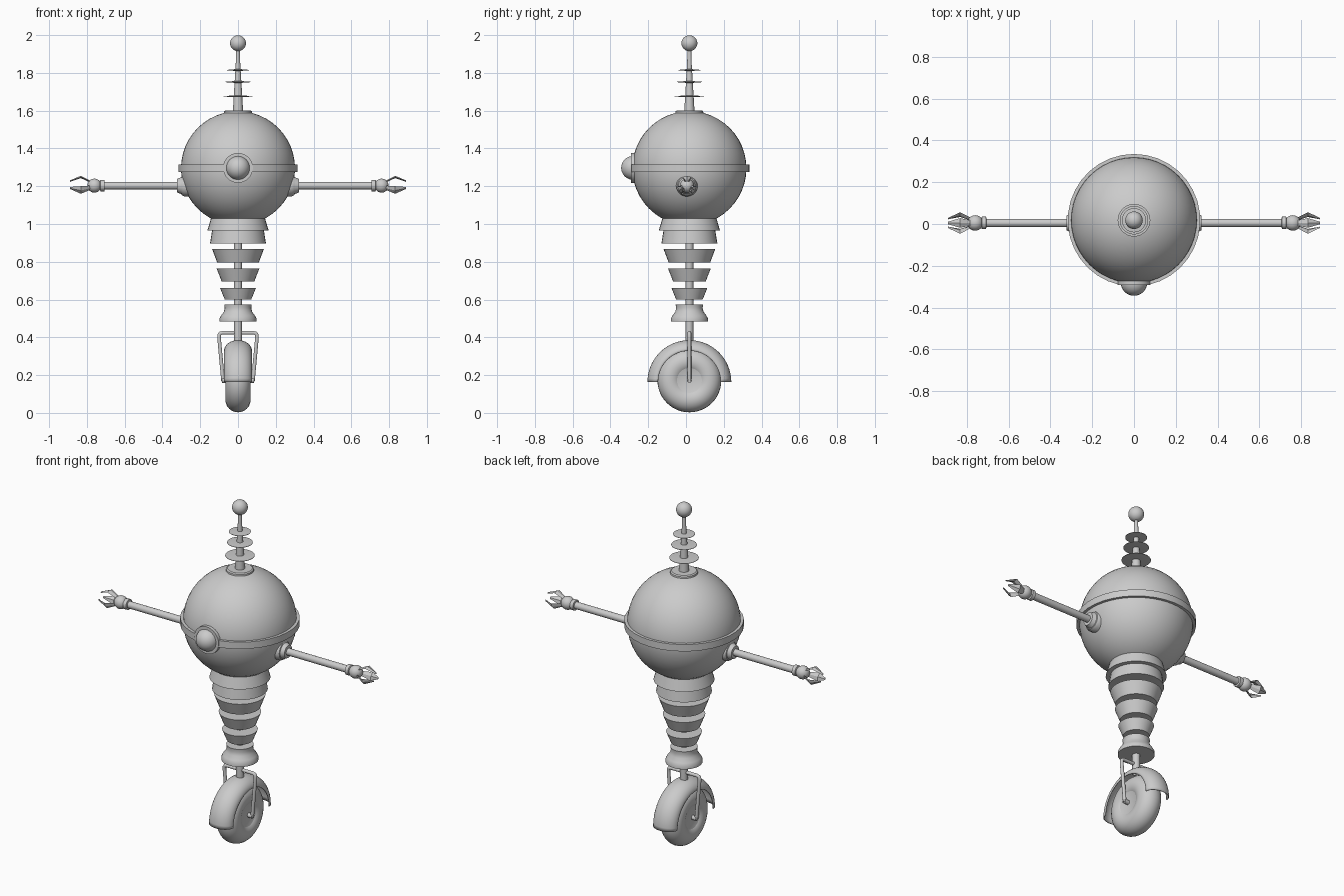
import bpy, bmesh
from math import pi, sin, cos, radians, tau
from mathutils import Matrix, Vector

cube = bpy.data.objects.get("Cube")
if cube:
    bpy.data.objects.remove(cube, do_unlink=True)

grey = bpy.data.materials.new("light grey")
grey.use_nodes = True
GREY = (0.6, 0.6, 0.6, 1)
grey.diffuse_color = GREY
grey.node_tree.nodes["Principled BSDF"].inputs["Base Color"].default_value = GREY

AXIS_Y = 0.018                      # body axis sits a little behind the origin
UP = Matrix.Translation((0, AXIS_Y, 0))


def finish(name, bm, matrix, angle=35):
    bmesh.ops.remove_doubles(bm, verts=bm.verts, dist=1e-5)
    bmesh.ops.recalc_face_normals(bm, faces=bm.faces)
    bm.transform(matrix)
    mesh = bpy.data.meshes.new(name)
    bm.to_mesh(mesh)
    bm.free()
    mesh.materials.append(grey)
    mesh.shade_smooth()
    mesh.set_sharp_from_angle(angle=radians(angle))
    ob = bpy.data.objects.new(name, mesh)
    bpy.context.collection.objects.link(ob)
    return ob


def lathe(name, profile, matrix=UP, steps=32, start=0, sweep=tau):
    """Turn (radius, height) points about local z."""
    bm = bmesh.new()
    rings = []
    for i in range(steps + 1):
        a = start + sweep * i / steps
        rings.append([bm.verts.new((r * cos(a), r * sin(a), h)) for r, h in profile])
    for a, b in zip(rings, rings[1:]):
        for j in range(len(profile) - 1):
            bm.faces.new((a[j], b[j], b[j + 1], a[j + 1]))
    bmesh.ops.dissolve_degenerate(bm, dist=1e-6, edges=bm.edges)
    return finish(name, bm, matrix)


def ball(name, radius, matrix):
    bm = bmesh.new()
    bmesh.ops.create_uvsphere(bm, u_segments=48, v_segments=24, radius=radius)
    return finish(name, bm, matrix)


def at(x, y, z):
    return Matrix.Translation((x, y, z))


# Round body, belt with a gap for the eye, and eye
ball("body", 0.302, at(0, AXIS_Y, 1.295))
lathe("belt", [(0.295, 1.275), (0.317, 1.275), (0.317, 1.315), (0.295, 1.315), (0.295, 1.275)],
      start=-pi / 2 + 0.22, sweep=tau - 0.44)
forward = at(0, 0, 1.297) @ Matrix.Rotation(pi / 2, 4, "X")
lathe("eye_ring", [(0.079, 0.24), (0.079, 0.292), (0.055, 0.292)], forward)
ball("eye", 0.063, at(0, -0.28, 1.297))

# Antenna
lathe("antenna_base", [(0.075, 1.57), (0.073, 1.597), (0.066, 1.602), (0, 1.602)])
lathe("antenna_rod", [(0.027, 1.6), (0.021, 1.7), (0.012, 1.85), (0.009, 1.95)], steps=20)
for i, (z, r) in enumerate([(1.676, 0.078), (1.752, 0.068), (1.815, 0.058)]):
    lathe(f"antenna_disc_{i + 1}", [(0, z + 0.006), (r, z + 0.001), (r, z - 0.001), (0, z - 0.006)])
ball("antenna_ball", 0.042, at(0, AXIS_Y, 1.957))

# Tapering waist segments around a central rod
segments = [(1.03, 0.143, 0.966, 0.162), (0.966, 0.137, 0.898, 0.148),
            (0.868, 0.137, 0.796, 0.11), (0.764, 0.113, 0.695, 0.086),
            (0.662, 0.095, 0.6, 0.07)]
for i, (top, r_top, low, r_low) in enumerate(segments):
    lathe(f"waist_segment_{i + 1}", [(0, top), (r_top, top), (r_low, low), (0, low)])
lathe("waist_bell", [(0, 0.574), (0.073, 0.574), (0.07, 0.555), (0.075, 0.535), (0.09, 0.515),
                     (0.098, 0.5), (0.098, 0.483), (0, 0.483)])
lathe("waist_rod", [(0.021, 1.0), (0.021, 0.37)], steps=20)

# Wheel and hub
sideways = Matrix.Rotation(pi / 2, 4, "Y")
wheel = at(0, AXIS_Y, 0.172) @ sideways
lathe("tire", [(0.102 + 0.067 * cos(tau * i / 24), 0.067 * sin(tau * i / 24)) for i in range(25)],
      wheel, steps=48)
lathe("hub", [(0, 0.056), (0.066, 0.056), (0.074, 0.06), (0.074, -0.06), (0.066, -0.056), (0, -0.056)], wheel)
lathe("axle", [(0, 0.084), (0.013, 0.084), (0.013, -0.084), (0, -0.084)], wheel, steps=16)

# Half-round fender shell
arch = [(0.166 + 0.056 * sin(pi * i / 16), 0.074 * cos(pi * i / 16)) for i in range(17)]
fender = lathe("fender", arch, at(0, AXIS_Y, 0.163) @ sideways, start=pi / 2, sweep=pi)
shell = fender.modifiers.new("thickness", "SOLIDIFY")
shell.thickness = 0.005

# Bent tube fork
curve = bpy.data.curves.new("fork", "CURVE")
curve.dimensions = "3D"
curve.bevel_depth = 0.01
curve.bevel_resolution = 3
curve.use_fill_caps = True
half = [(0.079, 0.167), (0.1, 0.395), (0.1, 0.412), (0.095, 0.421), (0.082, 0.424)]
path = half + [(-x, z) for x, z in reversed(half)]
spline = curve.splines.new("POLY")
spline.points.add(len(path) - 1)
for point, (x, z) in zip(spline.points, path):
    point.co = (x, AXIS_Y, z, 1)
spline.use_smooth = True
curve.materials.append(grey)
bpy.context.collection.objects.link(bpy.data.objects.new("fork", curve))


def finger(name, matrix, angle):
    """Bent claw, wide at the knuckle and pointed at the tip."""
    bm = bmesh.new()
    out = Vector((cos(angle), sin(angle), 0))
    side = Vector((-sin(angle), cos(angle), 0))
    rings = []
    for along, reach, width, thick in [(0.772, 0.017, 0.011, 0.005), (0.832, 0.046, 0.023, 0.006),
                                       (0.89, 0.024, 0.006, 0.004)]:
        mid = out * reach + Vector((0, 0, along))
        rings.append([bm.verts.new(mid + side * width * s + out * thick * t)
                      for s, t in ((1, 0), (0, 1), (-1, 0), (0, -1))])
    for a, b in zip(rings, rings[1:]):
        for j in range(4):
            k = (j + 1) % 4
            bm.faces.new((a[j], a[k], b[k], b[j]))
    bm.faces.new(rings[0])
    bm.faces.new(rings[-1])
    finish(name, bm, matrix, 15)


# Arms, built outward along local z
for label, s in (("left", 1), ("right", -1)):
    arm = at(0, 0.005, 1.203) @ Matrix.Rotation(s * pi / 2, 4, "Y")
    lathe(f"{label}_shoulder", [(0.057, 0.24), (0.057, 0.285), (0.05, 0.298), (0.045, 0.3),
                                (0.036, 0.322), (0, 0.322)], arm)
    lathe(f"{label}_arm", [(0.02, 0.28), (0.02, 0.74)], arm, steps=20)
    lathe(f"{label}_cuff", [(0.02, 0.706), (0.03, 0.708), (0.03, 0.728), (0.02, 0.732)], arm, steps=20)
    ball(f"{label}_wrist", 0.037, arm @ at(0, 0, 0.76))
    up = pi if s > 0 else 0
    for i in range(3):
        finger(f"{label}_finger_{i + 1}", arm, up + i * tau / 3)
